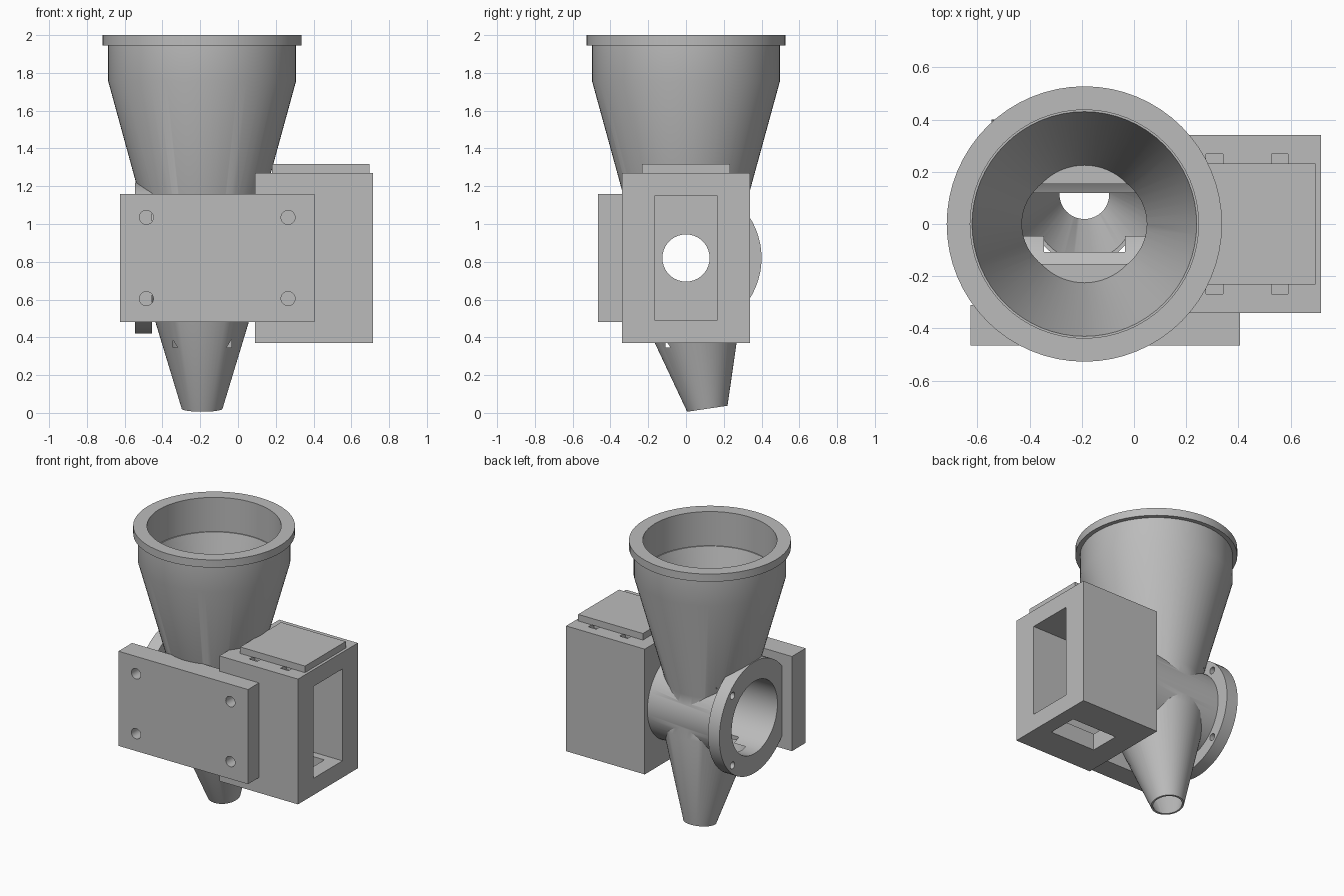
import bpy, bmesh, math
from mathutils import Matrix, Vector

cube = bpy.data.objects.get("Cube")
if cube:
    bpy.data.objects.remove(cube, do_unlink=True)

grey = bpy.data.materials.new("plain_grey")
grey.use_nodes = True
grey.diffuse_color = (0.5, 0.5, 0.5, 1)
grey.node_tree.nodes["Principled BSDF"].inputs["Base Color"].default_value = (0.5, 0.5, 0.5, 1)

CX = -0.19      # hopper axis
TZ = 0.82       # cross tube axis height


def make(name, bm):
    bmesh.ops.recalc_face_normals(bm, faces=bm.faces[:])
    mesh = bpy.data.meshes.new(name)
    bm.to_mesh(mesh)
    bm.free()
    mesh.materials.append(grey)
    ob = bpy.data.objects.new(name, mesh)
    bpy.context.collection.objects.link(ob)
    return ob


def box(name, x, y, z):
    bm = bmesh.new()
    bmesh.ops.create_cube(bm, size=1)
    for v in bm.verts:
        v.co = [(a + b) / 2 + c * (b - a) for (a, b), c in zip((x, y, z), v.co)]
    return make(name, bm)


def lathe(name, profile, matrix, sides=64):
    """Closed solid of revolution from (radius, height) points."""
    bm = bmesh.new()
    rings = []
    for r, h in profile:
        rings.append([bm.verts.new(matrix @ Vector((
            r * math.cos(math.tau * i / sides), r * math.sin(math.tau * i / sides), h)))
            for i in range(sides)])
    for lo, hi in zip(rings, rings[1:]):
        for i in range(sides):
            j = (i + 1) % sides
            bm.faces.new((lo[i], lo[j], hi[j], hi[i]))
    bm.faces.new(rings[0])
    bm.faces.new(rings[-1])
    return make(name, bm)


def rod_x(name, r, x0, x1, y=0, z=TZ, sides=64):
    m = Matrix.Translation((0, y, z)) @ Matrix.Rotation(math.pi / 2, 4, 'Y')
    return lathe(name, [(r, x0), (r, x1)], m, sides)


def rod_y(name, r, y0, y1, x, z, sides=32):
    m = Matrix.Translation((x, 0, z)) @ Matrix.Rotation(-math.pi / 2, 4, 'X')
    return lathe(name, [(r, y0), (r, y1)], m, sides)


def combine(target, other, operation):
    mod = target.modifiers.new("join", 'BOOLEAN')
    mod.operation = operation
    mod.solver = 'EXACT'
    mod.object = other
    bpy.context.view_layer.objects.active = target
    bpy.ops.object.modifier_apply(modifier=mod.name)
    bpy.data.objects.remove(other, do_unlink=True)


upright = Matrix.Translation((CX, 0, 0))
tilted = Matrix.Translation((CX, 0.113, 0.022)) @ Matrix.Rotation(math.radians(8.5), 4, 'X')

# Outer solids: hopper, cross tube, flange, spout, mounting plate, motor box
body = lathe("feeder_body", [(0.29, TZ), (0.29, 1.0), (0.497, 1.755), (0.497, 1.945),
                             (0.527, 1.945), (0.527, 2.0)], upright)
solids = [
    rod_x("cross_tube", 0.31, -0.5, 0.15),
    rod_x("tube_flange", 0.4, -0.545, -0.455),
    lathe("spout", [(0.108, 0), (0.3, 0.64), (0.3, 0.78)], tilted),
    box("mounting_plate", (-0.625, 0.405), (-0.465, -0.31), (0.48, 1.16)),
    box("motor_box", (0.09, 0.715), (-0.34, 0.34), (0.37, 1.27)),
]
for ob in solids:
    combine(body, ob, 'UNION')

# Cavities: hopper funnel, tube bore, spout bore, motor bay and its openings
cutters = [
    lathe("hopper_cavity", [(0.225, 1.03), (0.43, 1.755), (0.437, 1.755), (0.437, 2.1)], upright),
    rod_x("tube_bore", 0.26, -0.7, 0.085),
    lathe("spout_bore", [(0.095, -0.02), (0.095, 0), (0.262, 0.56)], tilted),
    box("spout_pocket", (CX - 0.155, CX + 0.155), (-0.108, 0.1), (0.345, 0.62)),
    box("motor_bay", (0.16, 0.8), (-0.165, 0.165), (0.49, 1.15)),
    rod_x("shaft_hole", 0.125, 0.0, 0.3),
    box("bottom_opening", (0.25, 0.61), (-0.11, 0.11), (0.3, 0.55)),
]
# Screw holes in the plate and the flange
for z in (0.605, 1.035):
    for x in (-0.485, 0.265):
        cutters.append(rod_y("plate_hole", 0.037, -0.6, -0.305, x, z))
for z in (TZ - 0.25, TZ + 0.25):
    cutters.append(rod_x("flange_hole", 0.025, -0.6, -0.4, 0.25, z, 24))
# Clip slots beside the lid
for x in (0.308, 0.558):
    for s in (-1, 1):
        cutters.append(box("clip_slot", (x - 0.032, x + 0.032),
                           sorted((s * 0.2, s * 0.268)), (1.235, 1.3)))
for ob in cutters:
    combine(body, ob, 'DIFFERENCE')

# Lid on the motor box
lid = box("box_lid", (0.18, 0.695), (-0.232, 0.232), (1.27, 1.317))

for ob in bpy.context.selected_objects:
    ob.select_set(False)
body.select_set(True)
bpy.context.view_layer.objects.active = body
bpy.ops.object.shade_smooth_by_angle(angle=math.radians(25))
